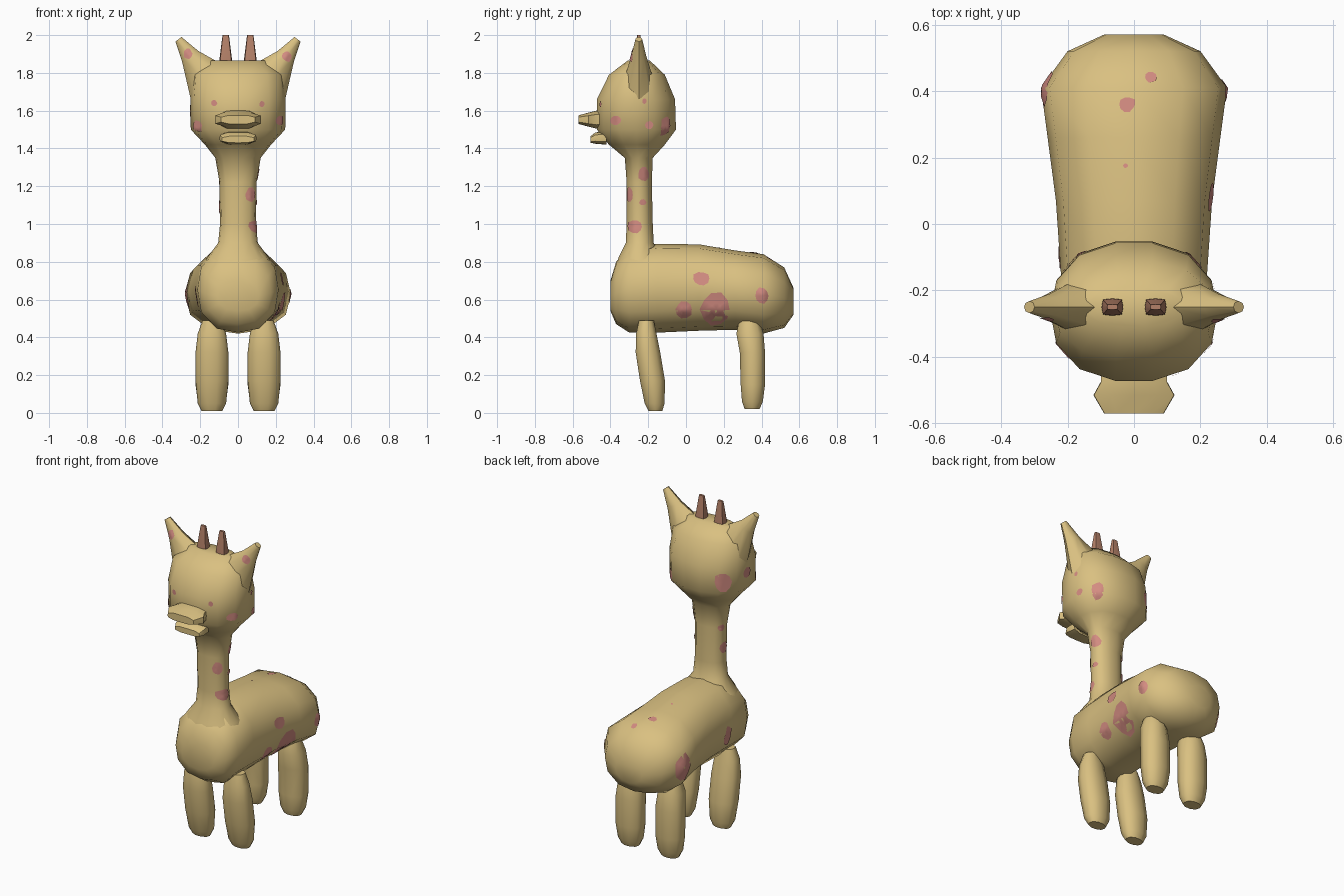
import bpy, bmesh, math, random
from mathutils import Vector as V
from mathutils.bvhtree import BVHTree

if "Cube" in bpy.data.objects:
    bpy.data.objects.remove(bpy.data.objects["Cube"])

random.seed(4)


def material(name, rgb):
    m = bpy.data.materials.new(name)
    m.diffuse_color = (*rgb, 1)
    m.use_nodes = True
    m.node_tree.nodes["Principled BSDF"].inputs["Base Color"].default_value = m.diffuse_color
    return m


TAN = material("tan", (0.70, 0.53, 0.22))
PINK = material("pink", (0.65, 0.26, 0.22))
BROWN = material("brown", (0.46, 0.22, 0.14))
hide_parts = []


def finish(name, bm, mat, angle=50):
    bmesh.ops.recalc_face_normals(bm, faces=bm.faces[:])
    me = bpy.data.meshes.new(name)
    bm.to_mesh(me)
    bm.free()
    ob = bpy.data.objects.new(name, me)
    bpy.context.collection.objects.link(ob)
    me.materials.append(mat)
    bpy.ops.object.select_all(action='DESELECT')
    ob.select_set(True)
    bpy.context.view_layer.objects.active = ob
    bpy.ops.object.shade_smooth_by_angle(angle=math.radians(angle))
    return ob


def loft(name, sections, mat=TAN, n=12, power=2.3, mirror=False):
    """Skin rings given as (centre, half-axis a, half-axis b)."""
    for side in ((1, -1) if mirror else (1,)):
        bm = bmesh.new()
        rings = []
        for c, a, b in sections:
            ring = []
            for i in range(n):
                t = 2 * math.pi * i / n
                ct, st = math.cos(t), math.sin(t)
                r = (abs(ct) ** power + abs(st) ** power) ** (-1 / power)
                p = V(c) + V(a) * ct * r + V(b) * st * r
                ring.append(bm.verts.new((p.x * side, p.y, p.z)))
            rings.append(ring)
        for lo, hi in zip(rings, rings[1:]):
            for i in range(n):
                j = (i + 1) % n
                bm.faces.new((lo[i], lo[j], hi[j], hi[i]))
        bm.faces.new(rings[0])
        bm.faces.new(rings[-1])
        label = name if not mirror else name + ("_right" if side > 0 else "_left")
        ob = finish(label, bm, mat)
        if mat is TAN:
            hide_parts.append(ob)


def along_y(rows):      # y, half width, bottom, top
    return [((0, y, (b + t) / 2), (w, 0, 0), (0, 0, (t - b) / 2)) for y, w, b, t in rows]


def along_z(rows, x=0):  # z, half width, front, back
    return [((x, (f + b) / 2, z), (w, 0, 0), (0, (b - f) / 2, 0)) for z, w, f, b in rows]


# barrel body
loft("body", along_y([(-.40, .11, .54, .70), (-.37, .175, .47, .80), (-.30, .215, .425, .88),
                      (-.15, .22, .425, .895), (.07, .235, .435, .892), (.26, .26, .44, .86),
                      (.41, .28, .42, .84), (.52, .20, .45, .77), (.57, .09, .52, .66)]), power=2.4)

# neck flowing into the head
loft("neck_and_head", along_z([(.74, .19, -.38, -.08), (.82, .165, -.36, -.12), (.90, .105, -.32, -.17),
                               (1.0, .095, -.315, -.175), (1.22, .098, -.315, -.18),
                               (1.35, .12, -.325, -.175), (1.42, .175, -.41, -.11),
                               (1.50, .25, -.475, -.05), (1.66, .252, -.475, -.055),
                               (1.79, .24, -.41, -.11), (1.865, .15, -.31, -.19)]), n=14)

# ears
loft("ear", [((.18, -.25, 1.76), (.07, 0, -.10), (0, .08, 0)),
             ((.253, -.25, 1.888), (.043, 0, -.028), (0, .04, 0)),
             ((.315, -.25, 1.978), (.016, 0, -.012), (0, .018, 0))], n=8, power=2, mirror=True)

# muzzle and lower lip
loft("muzzle", along_y([(-.44, .10, 1.51, 1.60), (-.475, .10, 1.505, 1.60), (-.515, .122, 1.515, 1.59),
                        (-.57, .09, 1.53, 1.575)]), n=12, power=5)
loft("lower_lip", along_y([(-.42, .09, 1.42, 1.49), (-.48, .098, 1.425, 1.485),
                           (-.505, .085, 1.43, 1.465)]), n=12, power=4)

# horns
loft("horn", along_z([(1.82, .034, -.278, -.222), (1.88, .032, -.275, -.225), (1.985, .019, -.26, -.24),
                      (2.0, .016, -.258, -.242)], .065), BROWN, n=8, power=5, mirror=True)

# legs
loft("front_leg", along_z([(.01, .055, -.20, -.125), (.05, .075, -.22, -.112), (.17, .087, -.245, -.11),
                           (.32, .087, -.268, -.135), (.42, .075, -.265, -.155),
                           (.49, .05, -.25, -.17)], .138), n=10, power=2.5, mirror=True)
loft("rear_leg", along_z([(.02, .055, .31, .39), (.06, .075, .295, .408), (.15, .087, .288, .42),
                          (.32, .087, .283, .42), (.42, .075, .265, .412),
                          (.49, .05, .28, .39)], .138), n=10, power=2.5, mirror=True)

# painted spots, draped over the skin as thin patches
verts, polys = [], []
for ob in hide_parts:
    k = len(verts)
    verts += [v.co.copy() for v in ob.data.vertices]
    polys += [[i + k for i in p.vertices] for p in ob.data.polygons]
skin = BVHTree.FromPolygons(verts, polys)


def drape(p, d):
    hit, nrm, _, _ = skin.ray_cast(p + d * .3, -d, .6)
    if hit is None:
        hit, nrm, _, _ = skin.find_nearest(p)
    if nrm.dot(d) < 0:
        nrm = -nrm
    return hit + nrm * .004


def spot(bm, p, d, ru, rv, n=10):
    p, d = V(p), V(d).normalized()
    u = V((1, 0, 0)) if abs(d.z) > .9 else V((0, 0, 1)).cross(d).normalized()
    w = d.cross(u)
    wob = [random.uniform(.88, 1.1) for _ in range(n)]
    mid = bm.verts.new(drape(p, d))
    last = None
    for s in (.35, .7, 1):
        ring = []
        for i in range(n):
            t = 2 * math.pi * i / n
            q = p + (u * math.cos(t) * ru + w * math.sin(t) * rv) * s * wob[i]
            ring.append(bm.verts.new(drape(q, d)))
        for i in range(n):
            j = (i + 1) % n
            if last:
                bm.faces.new((last[i], ring[i], ring[j], last[j]))
            else:
                bm.faces.new((mid, ring[i], ring[j]))
        last = ring


bm = bmesh.new()
# right side: y, z, half sizes
for y, z, a, b in [(-.37, 1.55, .03, .025), (-.195, 1.525, .022, .022), (-.22, 1.65, .012, .014),
                   (-.225, 1.265, .028, .036), (-.23, 1.115, .018, .017), (-.27, .985, .038, .036),
                   (.08, .71, .046, .036), (-.01, .55, .044, .045), (.16, .55, .08, .085),
                   (.40, .62, .036, .042)]:
    spot(bm, (.2, y, z), (1, 0, 0), a, b)
# left side
for y, z, a, b in [(.40, .62, .065, .085), (-.10, .62, .04, .06), (-.25, 1.60, .03, .035),
                   (-.38, 1.52, .03, .028), (-.22, 1.22, .018, .02), (-.24, 1.09, .03, .035)]:
    spot(bm, (-.2, y, z), (-1, 0, 0), a, b)
# front
for x, z, a, b in [(-.265, 1.90, .022, .027), (.26, 1.885, .026, .027), (-.125, 1.64, .016, .016),
                   (.125, 1.635, .014, .016), (.065, 1.155, .026, .04)]:
    spot(bm, (x, -.32, z), (0, -1, 0), a, b)
# back of the head and top of the back
spot(bm, (-.18, -.11, 1.57), (-1, 1, 0), .05, .06)
spot(bm, (.18, -.11, 1.52), (1, 1, 0), .035, .05)
for x, y, a, b in [(-.02, .36, .025, .023), (.05, .44, .019, .016), (-.025, .175, .007, .007)]:
    spot(bm, (x, y, .85), (0, 0, 1), a, b)
finish("spots", bm, PINK, 60)
